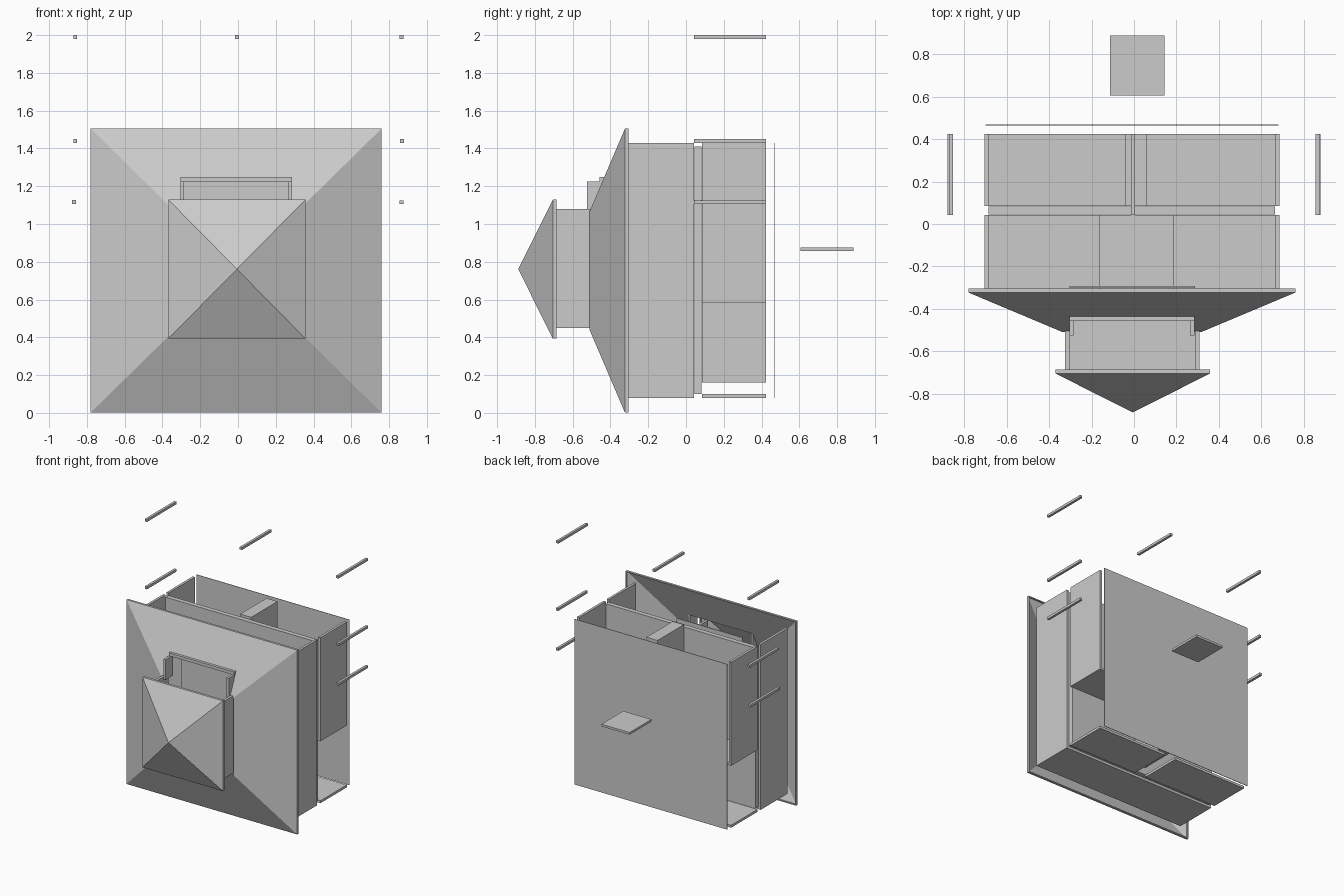
import bpy, bmesh

if "Cube" in bpy.data.objects:
    bpy.data.objects.remove(bpy.data.objects["Cube"], do_unlink=True)

grey = bpy.data.materials.new("light_grey")
grey.use_nodes = True
grey.diffuse_color = (0.6, 0.6, 0.6, 1)
grey.node_tree.nodes["Principled BSDF"].inputs["Base Color"].default_value = (0.6, 0.6, 0.6, 1)


def add(name, bm):
    bmesh.ops.recalc_face_normals(bm, faces=bm.faces)
    mesh = bpy.data.meshes.new(name)
    bm.to_mesh(mesh)
    bm.free()
    mesh.materials.append(grey)
    obj = bpy.data.objects.new(name, mesh)
    bpy.context.collection.objects.link(obj)
    return obj


def box(name, x, y, z):
    """Box from three (low, high) ranges."""
    bm = bmesh.new()
    bmesh.ops.create_cube(bm, size=1)
    for v in bm.verts:
        v.co = [(lo + hi) / 2 + c * (hi - lo) for c, (lo, hi) in zip(v.co, (x, y, z))]
    return add(name, bm)


def square_shell(name, cx, cz, rings, apex=None):
    """Hollow roof along -y from (y, half width, half height) rings."""
    bm = bmesh.new()
    loops = [[bm.verts.new((cx + sx * w, y, cz + sz * h))
              for sx, sz in ((-1, -1), (1, -1), (1, 1), (-1, 1))] for y, w, h in rings]
    for a, b in zip(loops, loops[1:]):
        for i in range(4):
            j = (i + 1) % 4
            bm.faces.new((a[i], a[j], b[j], b[i]))
    if apex is not None:
        tip = bm.verts.new((cx, apex, cz))
        for i in range(4):
            bm.faces.new((loops[-1][i], loops[-1][(i + 1) % 4], tip))
    obj = add(name, bm)
    # make sure the faces point outwards before thickening inwards
    if obj.data.polygons[0].normal.z > 0:
        obj.data.flip_normals()
    solid = obj.modifiers.new("thickness", 'SOLIDIFY')
    solid.thickness = 0.012
    solid.offset = -1
    return obj


T = 0.02
LEFT, RIGHT, BOTTOM, TOP = -0.705, 0.685, 0.08, 1.43
sides = (("right", (LEFT, LEFT + T)), ("left", (RIGHT - T, RIGHT)))
inner = (LEFT + T, RIGHT - T)

# Main roof with an opening for the dormer
roof = square_shell("main_roof", -0.01, 0.753,
                    [(-0.305, 0.77, 0.752), (-0.323, 0.77, 0.752), (-0.51, 0.325, 0.315)])
cutter = box("dormer_cutter", (-0.285, 0.265), (-0.7, -0.35), (0.9, 1.23))
cutter.hide_render = True
cutter.hide_set(True)
cut = roof.modifiers.new("dormer_opening", 'BOOLEAN')
cut.operation = 'DIFFERENCE'
cut.object = cutter

# Small upper roof
square_shell("tower_roof", -0.006, 0.761,
             [(-0.685, 0.363, 0.368), (-0.705, 0.363, 0.368)], apex=-0.888)

# Tower, open towards the top
box("tower_right_wall", (-0.325, -0.305), (-0.69, -0.46), (0.45, 1.08))
box("tower_left_wall", (0.288, 0.308), (-0.69, -0.46), (0.45, 1.08))
box("tower_lower_wall", (-0.305, 0.288), (-0.69, -0.455), (0.45, 0.47))
box("attic_floor", (-0.305, 0.288), (-0.301, -0.292), (0.47, 1.25))

# Dormer rail
for side, x in (("right", (-0.305, -0.285)), ("left", (0.265, 0.285))):
    box("dormer_" + side + "_rail", x, (-0.525, -0.43), (1.06, 1.225))
box("dormer_end_rail", (-0.305, 0.285), (-0.457, -0.435), (1.225, 1.25))

# Upper storey
upper = (-0.305, 0.043)
for side, x in sides:
    box("upper_" + side + "_wall", x, upper, (BOTTOM, TOP))
box("upper_lower_wall", inner, upper, (BOTTOM, BOTTOM + T))
box("upper_right_partition", (inner[0], -0.16), upper, (0.585, 0.6))
box("upper_left_partition", (0.185, inner[1]), upper, (0.585, 0.6))

# Floor between the storeys
box("middle_floor", inner, (0.045, 0.083), (0.1, 1.41))

# Lower storey, with side openings and a central doorway
lower = (0.085, 0.424)
for side, x in sides:
    box("lower_" + side + "_wall", x, lower, (0.585, TOP))
box("lower_right_front_panel", (LEFT, -0.04), lower, (BOTTOM, BOTTOM + T))
box("lower_left_front_panel", (0.06, RIGHT), lower, (BOTTOM, BOTTOM + T))
box("lower_partition", inner, lower, (0.585, 0.6))
box("lower_divider", (-0.04, 0.06), lower, (0.16, TOP))

# Thin ground plate
box("ground_plate", (-0.7, 0.68), (0.465, 0.469), (BOTTOM, TOP))

# Loose rods and a loose tile
rods = ((-0.862, 1.99), (-0.005, 1.99), (0.866, 1.99), (-0.862, 1.44),
        (0.868, 1.44), (-0.868, 1.117), (0.866, 1.115))
for i, (x, z) in enumerate(rods):
    box(f"loose_rod_{i + 1}", (x - 0.01, x + 0.01), (0.043, 0.424), (z - 0.01, z + 0.01))
box("loose_tile", (-0.112, 0.143), (0.605, 0.887), (0.857, 0.875))
